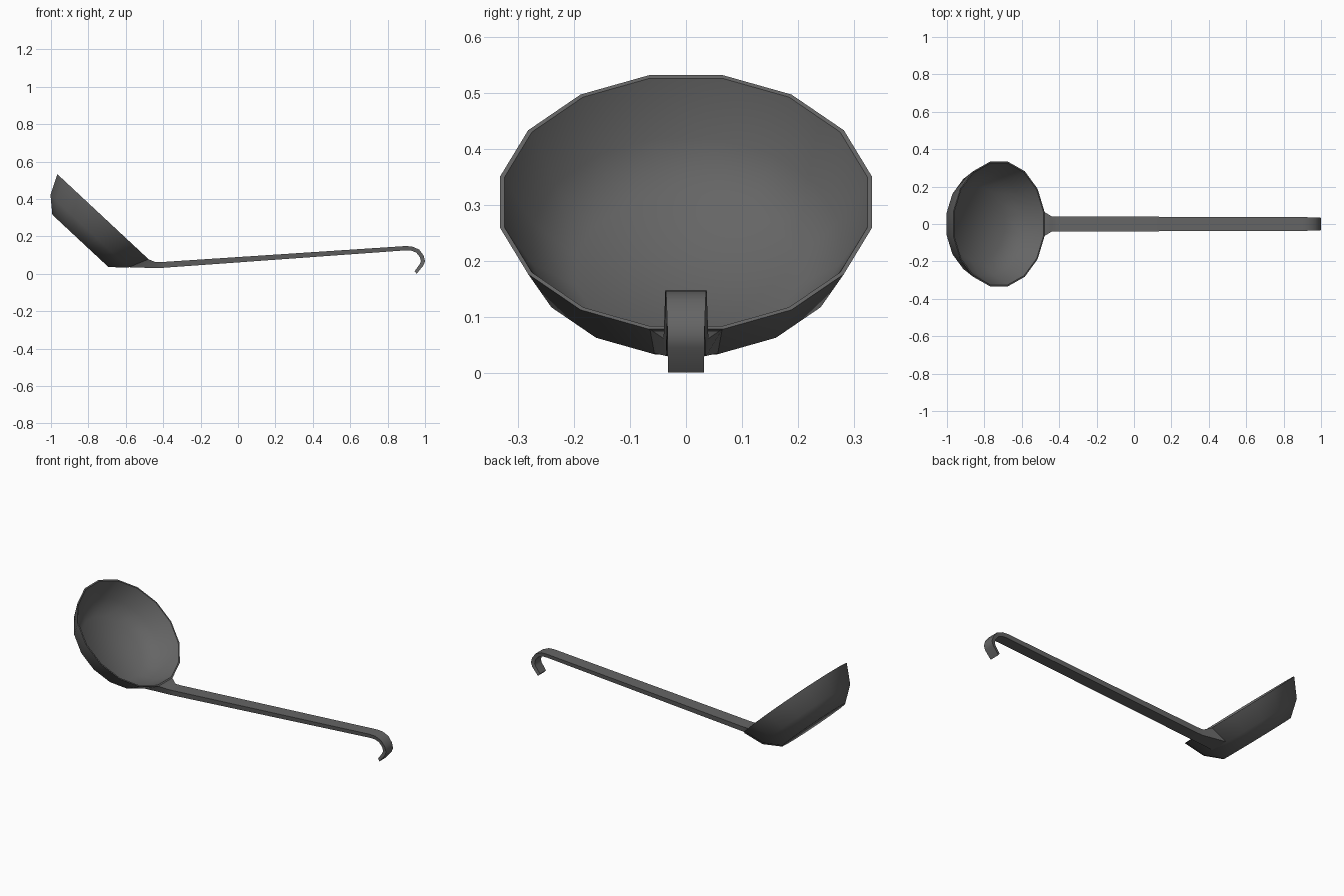
import bpy, bmesh
from math import sin, cos, pi, radians
from mathutils import Matrix, Vector

if "Cube" in bpy.data.objects:
    bpy.data.objects.remove(bpy.data.objects["Cube"])

steel = bpy.data.materials.new("dark_grey_metal")
steel.use_nodes = True
GREY = (0.13, 0.13, 0.13, 1)
steel.diffuse_color = GREY
steel.node_tree.nodes["Principled BSDF"].inputs["Base Color"].default_value = GREY


def loft(name, rings, smooth_angle):
    """Bridge matching point rings and cap both ends."""
    bm = bmesh.new()
    loops = [[bm.verts.new(p) for p in ring] for ring in rings]
    n = len(loops[0])
    for a, b in zip(loops, loops[1:]):
        for i in range(n):
            j = (i + 1) % n
            bm.faces.new((a[i], a[j], b[j], b[i]))
    bm.faces.new(loops[0][::-1])
    bm.faces.new(loops[-1])
    bmesh.ops.recalc_face_normals(bm, faces=bm.faces)
    mesh = bpy.data.meshes.new(name)
    bm.to_mesh(mesh)
    bm.free()
    mesh.materials.append(steel)
    obj = bpy.data.objects.new(name, mesh)
    bpy.context.collection.objects.link(obj)
    bpy.ops.object.select_all(action='DESELECT')
    obj.select_set(True)
    bpy.context.view_layer.objects.active = obj
    bpy.ops.object.shade_smooth_by_angle(angle=radians(smooth_angle))
    return obj


# Bowl: 16-sided shell, outside up to the rim then down the inside
SIDES = 16
tilt = Matrix.Translation((-0.722, 0, 0.305)) @ Matrix.Rotation(radians(43), 4, 'Y')
bowl_profile = [(0.205, -0.177), (0.284, -0.107), (0.333, 0),
                (0.325, 0), (0.275, -0.1), (0.197, -0.168)]  # apothem, height


def bowl_ring(apothem, height):
    r = apothem / cos(pi / SIDES)
    angles = [2 * pi * (i + 0.5) / SIDES for i in range(SIDES)]
    return [tilt @ Vector((r * cos(a), r * sin(a), height)) for a in angles]


loft("bowl", [bowl_ring(*p) for p in bowl_profile], 60)

# Handle: flared neck, long bar and curled hook
# Each section: top x, top z, bottom x, bottom z, half width
handle_sections = [
    (-0.480, 0.078, -0.585, 0.035, 0.065),
    (-0.440, 0.062, -0.440, 0.030, 0.041),
    (-0.400, 0.063, -0.398, 0.032, 0.040),
    (0.895, 0.148, 0.895, 0.125, 0.037),
    (0.930, 0.146, 0.925, 0.124, 0.036),
    (0.968, 0.130, 0.953, 0.113, 0.035),
    (0.992, 0.098, 0.972, 0.090, 0.034),
    (1.000, 0.068, 0.978, 0.068, 0.033),
    (0.992, 0.045, 0.972, 0.052, 0.033),
    (0.955, 0.000, 0.944, 0.013, 0.032),
]


def handle_ring(tx, tz, bx, bz, w):
    low = w * 0.88
    return [(tx, -w, tz), (tx, w, tz), (bx, low, bz), (bx, -low, bz)]


loft("handle", [handle_ring(*s) for s in handle_sections], 50)
